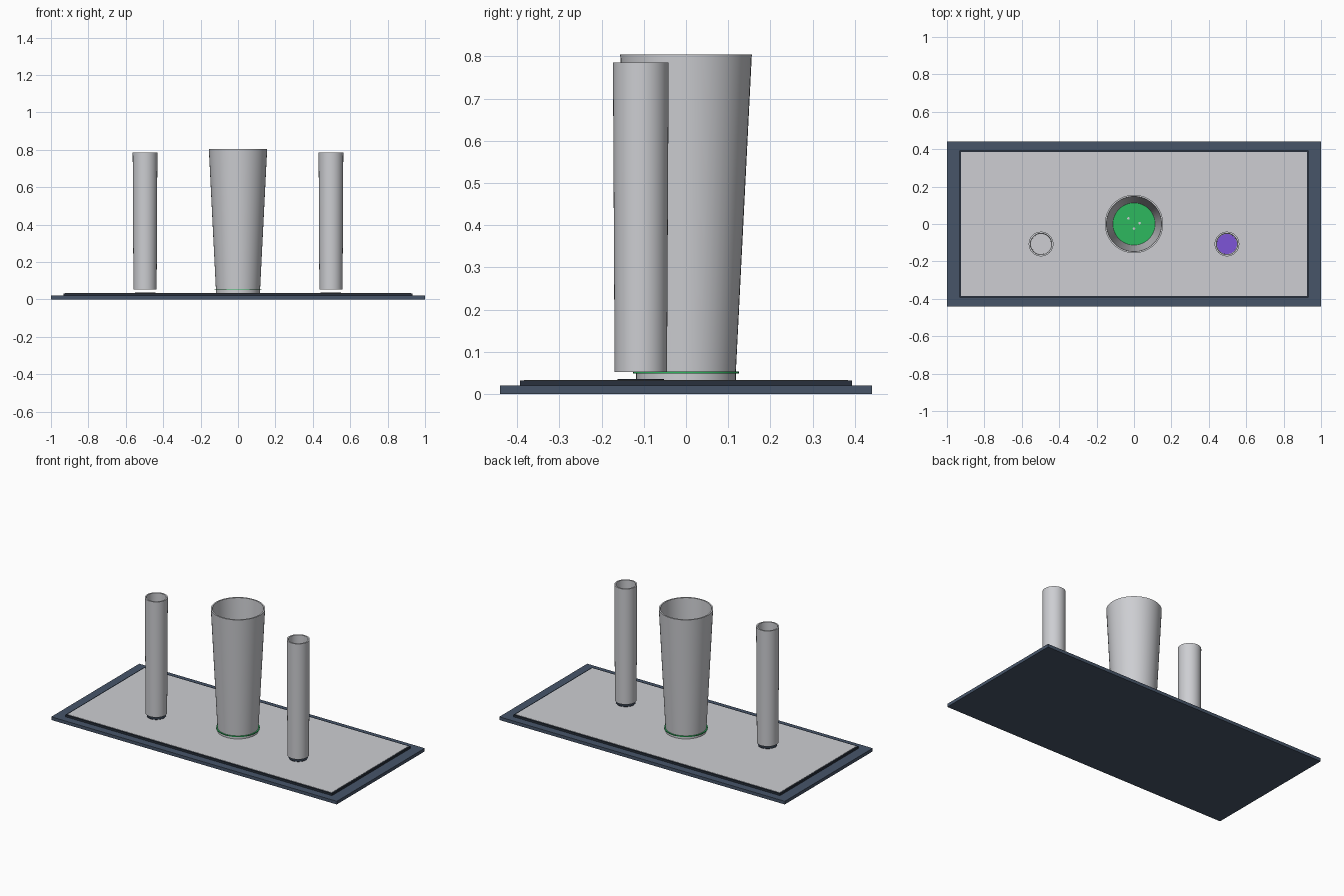
import bpy, math

if "Cube" in bpy.data.objects:
    bpy.data.objects.remove(bpy.data.objects["Cube"])

def material(name, rgb):
    m = bpy.data.materials.new(name)
    lin = [(c / 255 / 12.92 if c < 11 else ((c / 255 + 0.055) / 1.055) ** 2.4) for c in rgb]
    m.diffuse_color = (*lin, 1)
    m.use_nodes = True
    m.node_tree.nodes["Principled BSDF"].inputs["Base Color"].default_value = m.diffuse_color
    return m

SLATE = material("slate", (71, 85, 105))
DARK = material("dark_slate", (40, 48, 60))
GREY = material("pale_grey", (205, 206, 210))
GREEN = material("green", (45, 185, 95))
PURPLE = material("purple", (125, 85, 215))

def box(name, sx, sy, z0, z1, mat):
    bpy.ops.mesh.primitive_cube_add(size=1, location=(0, 0, (z0 + z1) / 2))
    ob = bpy.context.object
    ob.name = name
    ob.scale = (sx, sy, z1 - z0)
    ob.data.materials.append(mat)

def lathe(name, profile, x, y, mat, sides=48):
    """Spin an (r, z) profile around z; r = 0 ends become poles."""
    verts, rings, faces = [], [], []
    for r, z in profile:
        n = 1 if r == 0 else sides
        rings.append([len(verts) + i for i in range(n)])
        verts += [(r * math.cos(2 * math.pi * i / sides),
                   r * math.sin(2 * math.pi * i / sides), z) for i in range(n)]
    for a, b in zip(rings, rings[1:]):
        for i in range(sides):
            j = (i + 1) % sides
            f = [a[i % len(a)], a[j % len(a)], b[j % len(b)], b[i % len(b)]]
            faces.append(list(dict.fromkeys(f)))
    me = bpy.data.meshes.new(name)
    me.from_pydata(verts, [], faces)
    me.materials.append(mat)
    ob = bpy.data.objects.new(name, me)
    bpy.context.collection.objects.link(ob)
    ob.location = (x, y, 0)
    bpy.ops.object.select_all(action='DESELECT')
    ob.select_set(True)
    bpy.context.view_layer.objects.active = ob
    bpy.ops.object.shade_smooth_by_angle(angle=math.radians(30))

def disc(name, r, z0, z1, x, y, mat, sides=48):
    lathe(name, [(0, z0), (r, z0), (r, z1), (0, z1)], x, y, mat, sides)

# Tray with a raised mat
box("tray", 2.0, 0.88, 0.0, 0.02, SLATE)
box("mat_edge", 1.868, 0.786, 0.02, 0.0325, DARK)
box("mat", 1.85, 0.768, 0.02, 0.034, GREY)

# Large tapered cup, its foot, and the green insert
disc("large_cup_foot", 0.118, 0.02, 0.05, 0, 0, GREY)
lathe("large_cup", [(0, 0.05), (0.118, 0.05), (0.156, 0.805),
                    (0.147, 0.805), (0.113, 0.058), (0, 0.058)], 0, 0, GREY)
lathe("green_ring", [(0.115, 0.049), (0.125, 0.049), (0.125, 0.054),
                     (0.115, 0.054)], 0, 0, GREEN)
disc("green_insert", 0.1135, 0.056, 0.062, 0, 0, GREEN)
for x, y in ((-0.03, 0.03), (0.03, 0.005), (0.0, -0.025)):
    disc("insert_dot", 0.007, 0.06, 0.064, x, y, GREY, 12)

# Two small cups standing over dark pads
for side, x in (("left", -0.497), ("right", 0.497)):
    y = -0.107
    disc(side + "_pad", 0.055, 0.022, 0.036, x, y, DARK)
    lathe(side + "_cup", [(0, 0.052), (0.062, 0.052), (0.066, 0.785),
                          (0.057, 0.785), (0.054, 0.06), (0, 0.06)], x, y, GREY)
disc("purple_insert", 0.0535, 0.058, 0.064, 0.497, -0.107, PURPLE)
